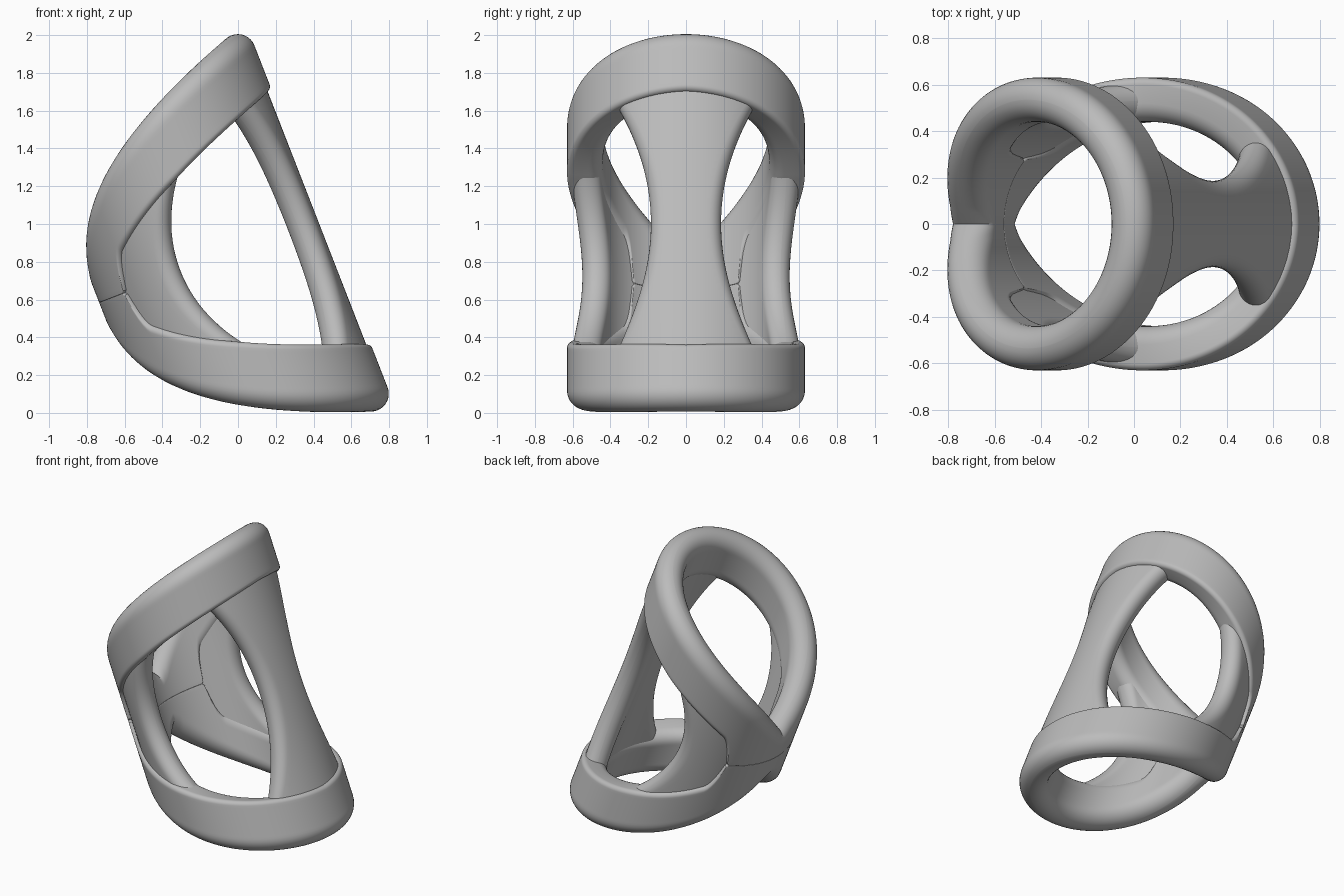
import bpy, bmesh, math
from math import sin, cos, pi, radians, sqrt

cube = bpy.data.objects.get("Cube")
if cube:
    bpy.data.objects.remove(cube, do_unlink=True)

# Shared dimensions of the leaning tubular shell
R_IN, R_OUT = 0.44, 0.63
R_MID = (R_IN + R_OUT) / 2
REACH = 1.065          # half length of the shell along its axis
SWOOP = 0.865          # how far each band falls towards the back seam
LEAN = math.atan2(0.363, 0.932)
AXIS_SHIFT, AXIS_MID = 0.157, 0.81

grey = bpy.data.materials.new("plain_grey")
grey.use_nodes = True
grey.diffuse_color = (0.5, 0.5, 0.5, 1)
grey.node_tree.nodes["Principled BSDF"].inputs["Base Color"].default_value = (0.5, 0.5, 0.5, 1)


def place(angle, r, d):
    """Cylinder coordinates around the leaning axis to world space."""
    u, h = AXIS_SHIFT + r * cos(angle), AXIS_MID + d
    return (u * cos(LEAN) - h * sin(LEAN), r * sin(angle), u * sin(LEAN) + h * cos(LEAN))


def rounded_section(a0, a1, r0, r1, radii, stretch=1, steps=8, cuts=14):
    """Box outline as (across, radius) points; corners start at a0/r0 and go round."""
    signs = ((-1, -1), (1, -1), (1, 1), (-1, 1))
    corners = []
    for k, (sa, sr) in enumerate(signs):
        q = radii[k]
        qa = min(q * stretch, (a1 - a0) * 0.49)
        ca = (a1 - qa) if sa > 0 else (a0 + qa)
        cr = (r1 - q) if sr > 0 else (r0 + q)
        turns = [pi + pi / 2 * (k + i / steps) for i in range(steps + 1)]
        corners.append([(ca + qa * cos(t), cr + q * sin(t)) for t in turns])
    points = []
    for k, corner in enumerate(corners):
        points += corner
        if k in (0, 2):  # divide the long sides so they follow the curve
            (a, r), (b, _) = corner[-1], corners[k + 1][0]
            points += [(a + (b - a) * i / cuts, r) for i in range(1, cuts)]
    return points


def loft(name, sections, closed):
    bm = bmesh.new()
    loops = [[bm.verts.new(p) for p in s] for s in sections]
    n = len(loops[0])
    pairs = list(zip(loops, loops[1:]))
    if closed:
        pairs.append((loops[-1], loops[0]))
    else:
        bm.faces.new(loops[0])
        bm.faces.new(loops[-1])
    for a, b in pairs:
        for i in range(n):
            j = (i + 1) % n
            bm.faces.new((a[i], a[j], b[j], b[i]))
    bmesh.ops.remove_doubles(bm, verts=bm.verts, dist=0.0002)
    bmesh.ops.recalc_face_normals(bm, faces=bm.faces)
    mesh = bpy.data.meshes.new(name)
    bm.to_mesh(mesh)
    bm.free()
    mesh.materials.append(grey)
    obj = bpy.data.objects.new(name, mesh)
    bpy.context.collection.objects.link(obj)
    bpy.ops.object.select_all(action='DESELECT')
    obj.select_set(True)
    bpy.context.view_layer.objects.active = obj
    bpy.ops.object.shade_smooth_by_angle(angle=radians(35))


def outer_edge(t):
    return REACH - SWOOP * (t / pi) ** 2


def inner_edge(t):
    width = 0.345 + 0.035 * min(t / (pi / 2), 1)
    drop = min(max((math.degrees(t) - 133) / 9, 0), 1)
    return max(0, outer_edge(t) - width - 0.18 * drop ** 2)


# Two mirrored bands that swoop together into a pointed seam at the back
def band(name, side, count=240):
    sections = []
    for i in range(count):
        angle = -pi + 2 * pi * i / count
        t = abs(angle)
        slope = 2 * SWOOP * t / pi ** 2 / R_MID
        low = inner_edge(t)
        inner = min(0.08, 0.004 + low * 0.7)
        corner = min(0.03, 0.004 + low * 0.3)
        outline = rounded_section(low, outer_edge(t), R_IN, R_OUT,
                                  (inner, 0.094, 0.094, corner), sqrt(1 + slope ** 2))
        sections.append([place(angle, r, side * d) for d, r in outline])
    loft(name, sections, True)


band("upper_band", 1)
band("lower_band", -1)


# Waisted struts, described by their start and end angle at each height
def strut(name, limits, reach, radii, count=48):
    sections = []
    for i in range(count + 1):
        d = reach * (2 * i / count - 1)
        a0, a1 = limits(d)
        outline = rounded_section(a0 * R_MID, a1 * R_MID, R_IN + 0.012, R_OUT - 0.023, radii)
        sections.append([place(a / R_MID, r, d) for a, r in outline])
    loft(name, sections, False)


def front_limits(d):
    half = radians(20 + 18 * min(abs(d) / 0.65, 1.15) ** 2)
    return -half, half


def web_limits(d):
    start = radians(109 - 18 * (d / 0.46) ** 2)
    end = pi * sqrt(min((REACH - 0.17 - abs(d)) / SWOOP, 1))
    return start, end


strut("long_strut", front_limits, 0.82, (0.077,) * 4)
strut("left_web", web_limits, 0.6, (0.077, 0.01, 0.01, 0.077))
strut("right_web", lambda d: tuple(-a for a in reversed(web_limits(d))), 0.6,
      (0.01, 0.077, 0.077, 0.01))
